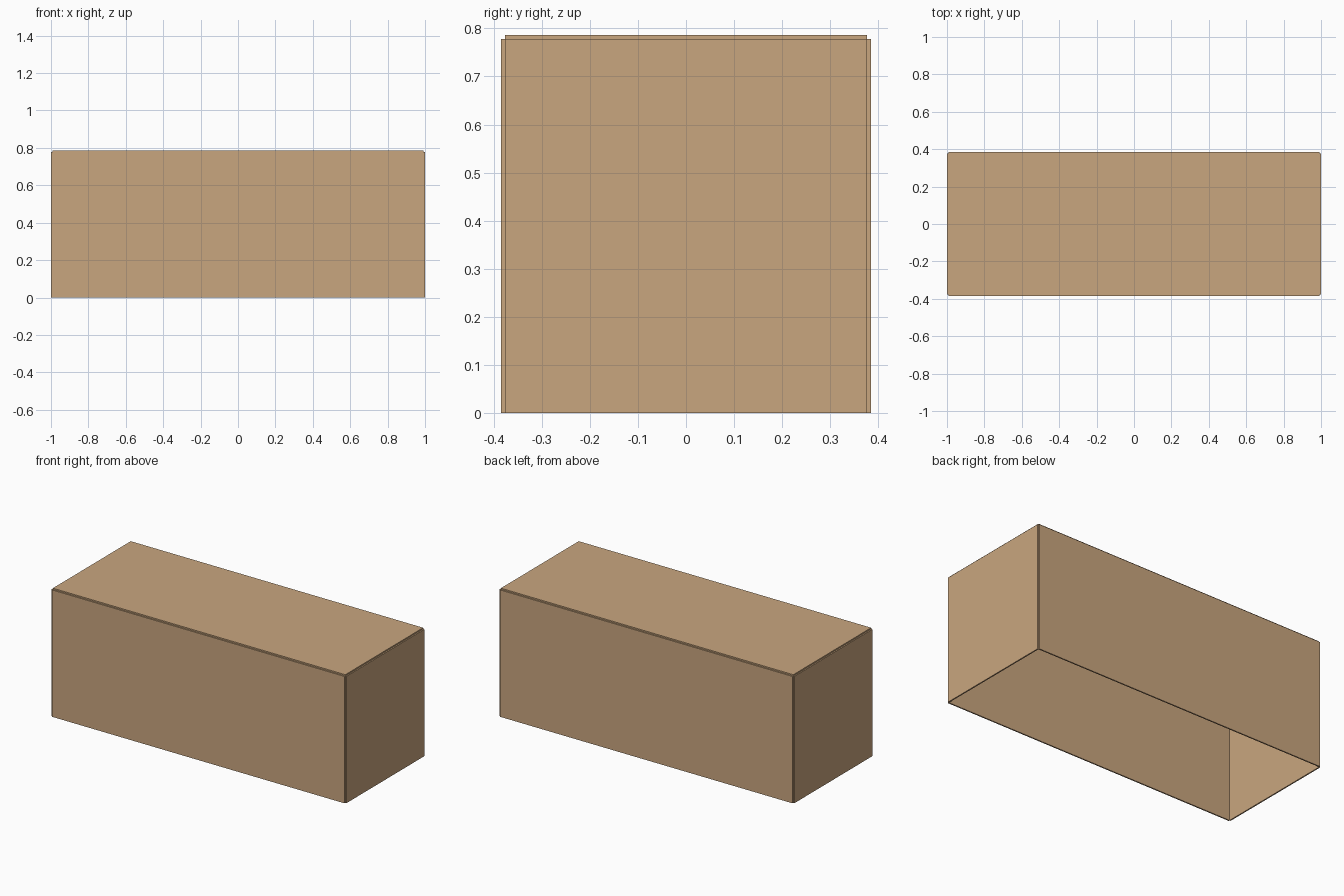
import bpy
import bmesh
from mathutils import Vector

if "Cube" in bpy.data.objects:
    bpy.data.objects.remove(bpy.data.objects["Cube"])

# One flat cardboard / plywood colour
tan = bpy.data.materials.new("tan_board")
tan.diffuse_color = (0.584, 0.381, 0.212, 1)
tan.use_nodes = True
tan.node_tree.nodes["Principled BSDF"].inputs["Base Color"].default_value = tan.diffuse_color

T = 0.008                    # board thickness
X, Y, Z = 1.0, 0.385, 0.786  # outer half length, half depth, height
WALL = Z - T                 # wall height, the lid sits on top
IN_X, IN_Y = X - T, Y - T    # inner half length and half depth


def panel(name, lo, hi):
    """Thin board spanning two opposite corners."""
    lo, hi = Vector(lo), Vector(hi)
    bm = bmesh.new()
    bmesh.ops.create_cube(bm, size=1)
    bmesh.ops.scale(bm, vec=hi - lo, verts=bm.verts)
    bmesh.ops.translate(bm, vec=(hi - lo) / 2, verts=bm.verts)
    bmesh.ops.translate(bm, vec=lo, verts=bm.verts)
    mesh = bpy.data.meshes.new(name)
    bm.to_mesh(mesh)
    bm.free()
    mesh.materials.append(tan)
    bpy.context.collection.objects.link(bpy.data.objects.new(name, mesh))


# Five bays along the length: front board, back board and lid board
COUNT = 5
W = 2 * IN_X / COUNT
for i in range(COUNT):
    x0 = -IN_X + i * W
    x1 = x0 + W
    panel(f"front_panel_{i + 1}", (x0, -Y, 0), (x1, -IN_Y, WALL))
    panel(f"back_panel_{i + 1}", (x0, IN_Y, 0), (x1, Y, WALL))
    panel(f"top_panel_{i + 1}", (x0, -IN_Y, WALL), (x1, IN_Y, Z))

# Each end is closed by two boards meeting in the middle; the bottom stays open
for side, x0 in (("left", -X), ("right", IN_X)):
    for half, y0 in (("front", -IN_Y), ("back", 0)):
        panel(f"{side}_end_panel_{half}", (x0, y0, 0), (x0 + T, y0 + IN_Y, WALL))
